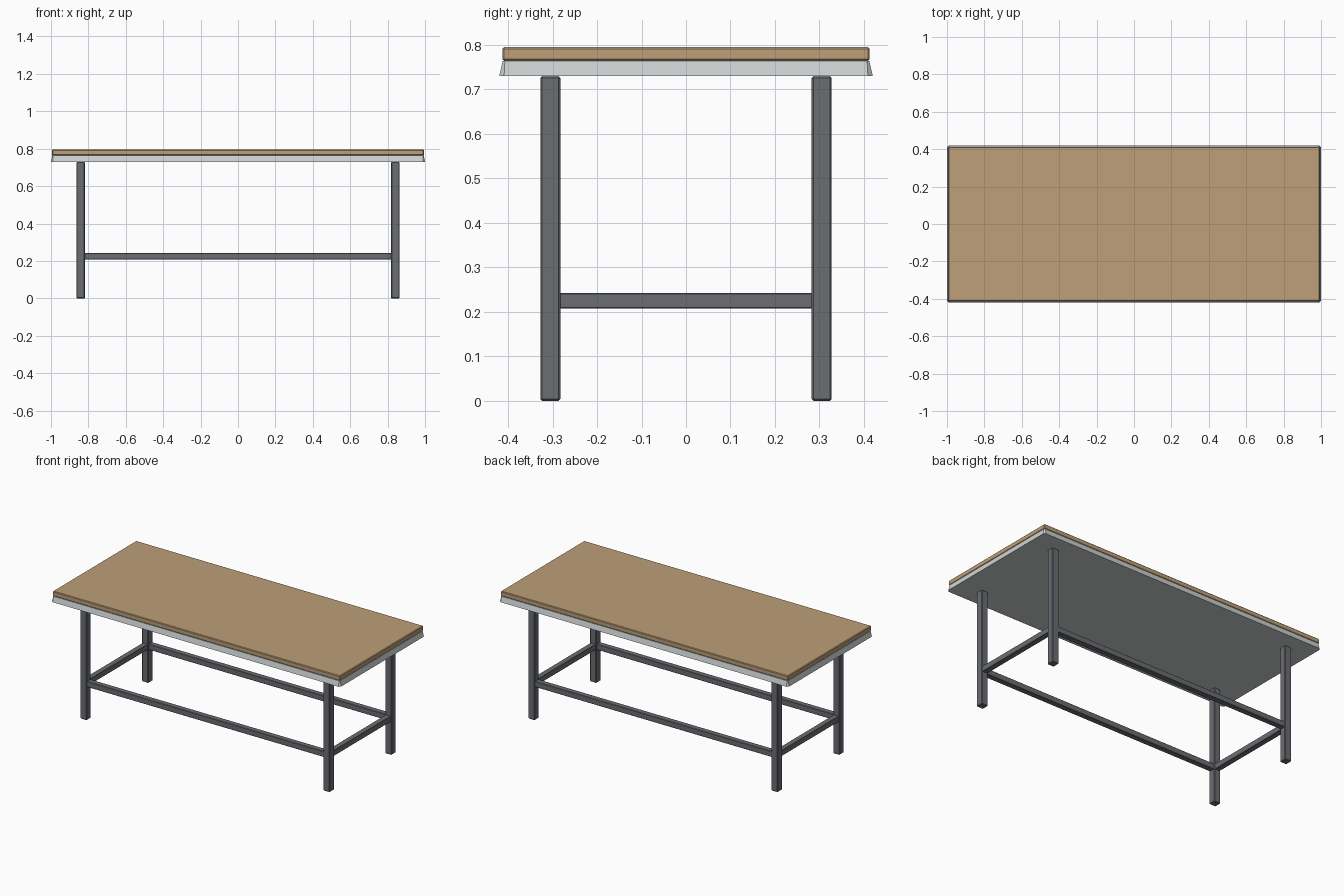
import bpy
import bmesh

default = bpy.data.objects.get("Cube")
if default:
    bpy.data.objects.remove(default, do_unlink=True)


def material(name, rgb):
    mat = bpy.data.materials.new(name)
    mat.use_nodes = True
    color = (*rgb, 1.0)
    mat.diffuse_color = color
    node = next(n for n in mat.node_tree.nodes if n.type == "BSDF_PRINCIPLED")
    node.inputs["Base Color"].default_value = color
    return mat


wood = material("warm wood", (0.51, 0.35, 0.19))
light_metal = material("light grey metal", (0.62, 0.65, 0.65))
dark_metal = material("dark grey metal", (0.147, 0.153, 0.167))


def finish(name, bm, mat):
    bmesh.ops.recalc_face_normals(bm, faces=bm.faces)
    mesh = bpy.data.meshes.new(name)
    bm.to_mesh(mesh)
    bm.free()
    mesh.materials.append(mat)
    obj = bpy.data.objects.new(name, mesh)
    bpy.context.collection.objects.link(obj)
    return obj


def box(name, center, size, mat, bevel):
    bm = bmesh.new()
    bmesh.ops.create_cube(bm, size=1)
    bmesh.ops.scale(bm, vec=size, verts=bm.verts)
    obj = finish(name, bm, mat)
    obj.location = center
    mod = obj.modifiers.new("Edge chamfer", "BEVEL")
    mod.width = bevel
    mod.segments = 1
    return obj


# Wooden top
box("tabletop", (0, 0, 0.78), (1.988, 0.826, 0.031), wood, 0.004)

# Flared under-frame with clipped corners
bm = bmesh.new()
rings = []
for z, hx, hy, cut in ((0.73, 1.0, 0.42, 0.011), (0.764, 0.993, 0.412, 0.005)):
    corners = []
    for sx, sy in ((1, 1), (-1, 1), (-1, -1), (1, -1)):
        pair = [(sx * hx, sy * (hy - cut), z), (sx * (hx - cut), sy * hy, z)]
        corners += pair if sx * sy > 0 else pair[::-1]
    rings.append([bm.verts.new(c) for c in corners])
low, high = rings
bm.faces.new(low)
bm.faces.new(high)
for i in range(len(low)):
    j = (i + 1) % len(low)
    bm.faces.new((low[i], low[j], high[j], high[i]))
finish("under_frame", bm, light_metal)

# Legs and stretcher rails
LEG_X, LEG_Y, LEG_W = 0.841, 0.305, 0.045
RAIL_W, RAIL_Z = 0.035, 0.225
for sx, side in ((1, "left"), (-1, "right")):
    for sy, end in ((-1, "front"), (1, "back")):
        box(f"{end}_{side}_leg", (sx * LEG_X, sy * LEG_Y, 0.365),
            (LEG_W, LEG_W, 0.73), dark_metal, 0.004)
    box(f"{side}_rail", (sx * LEG_X, 0, RAIL_Z),
        (RAIL_W, 2 * LEG_Y - LEG_W + 0.004, RAIL_W), dark_metal, 0.002)
for sy, end in ((-1, "front"), (1, "back")):
    box(f"{end}_rail", (0, sy * LEG_Y, RAIL_Z),
        (2 * LEG_X - LEG_W + 0.004, RAIL_W, RAIL_W), dark_metal, 0.002)
